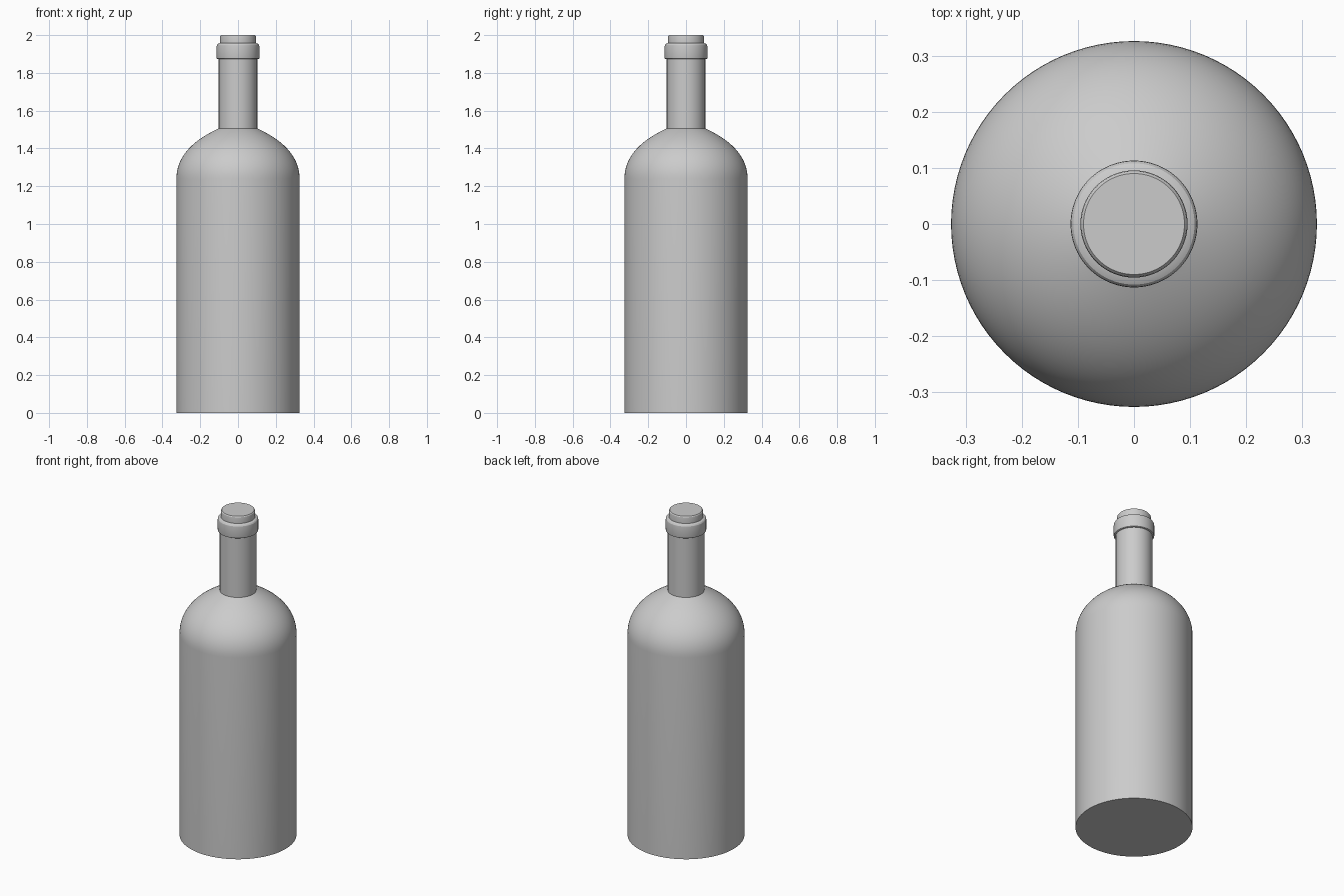
import bpy, bmesh
from math import radians, tau
from mathutils import Vector, geometry

if "Cube" in bpy.data.objects:
    bpy.data.objects.remove(bpy.data.objects["Cube"])

SEGMENTS = 96


def lathe(name, profile):
    """Spin an (radius, height) outline about z and cap both ends."""
    bm = bmesh.new()
    verts = [bm.verts.new((r, 0, z)) for r, z in profile]
    edges = [bm.edges.new(pair) for pair in zip(verts, verts[1:])]
    bmesh.ops.spin(bm, geom=verts + edges, cent=(0, 0, 0), axis=(0, 0, 1),
                   angle=tau, steps=SEGMENTS, use_duplicate=False)
    bmesh.ops.remove_doubles(bm, verts=bm.verts[:], dist=1e-4)
    bmesh.ops.holes_fill(bm, edges=[e for e in bm.edges if e.is_boundary], sides=0)
    bmesh.ops.recalc_face_normals(bm, faces=bm.faces[:])
    mesh = bpy.data.meshes.new(name)
    bm.to_mesh(mesh)
    bm.free()
    obj = bpy.data.objects.new(name, mesh)
    bpy.context.collection.objects.link(obj)
    bpy.ops.object.select_all(action='DESELECT')
    obj.select_set(True)
    bpy.context.view_layer.objects.active = obj
    bpy.ops.object.shade_smooth_by_angle(angle=radians(25))
    return obj


# Rounded shoulder between body and neck
shoulder = geometry.interpolate_bezier(
    Vector((0.326, 1.24)), Vector((0.326, 1.36)),
    Vector((0.235, 1.445)), Vector((0.102, 1.506)), 20)

# Body, shoulder, neck, lip collar and mouth in one outline
outline = [(0.326, 0.0)]
outline += [(p.x, p.y) for p in shoulder]
outline += [(0.102, 1.873)]
outline += [(0.109, 1.873), (0.112, 1.875), (0.113, 1.879),
            (0.113, 1.940), (0.112, 1.947), (0.108, 1.953), (0.102, 1.956)]
outline += [(0.0955, 1.958), (0.0955, 1.986), (0.094, 1.995), (0.090, 2.0)]
lathe("bottle", outline)
